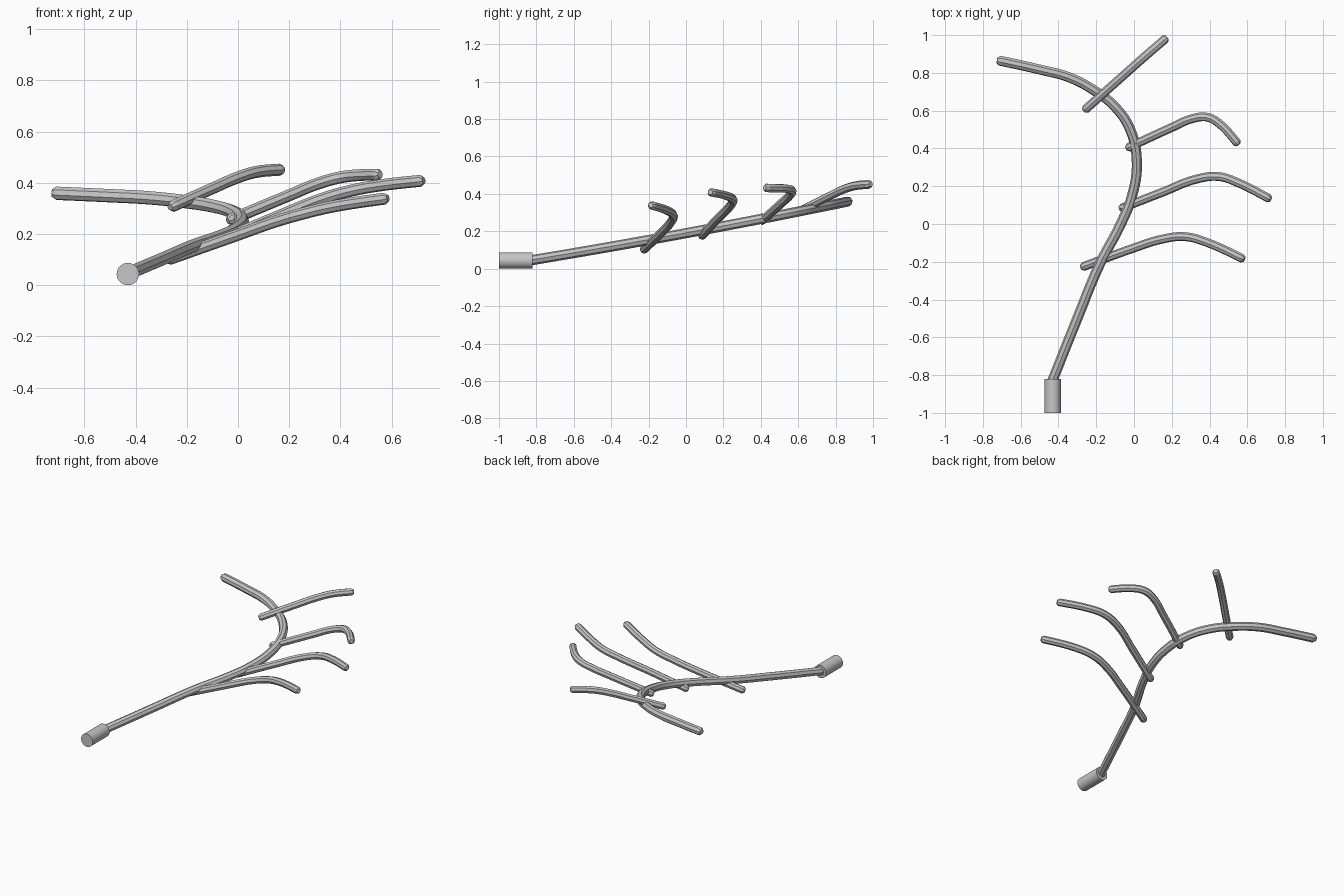
import bpy
from math import pi
from mathutils import Vector

cube = bpy.data.objects.get("Cube")
if cube:
    bpy.data.objects.remove(cube, do_unlink=True)

# Single grey metal
metal = bpy.data.materials.new("grey_metal")
metal.use_nodes = True
metal.diffuse_color = (0.57, 0.57, 0.57, 1)
metal.node_tree.nodes["Principled BSDF"].inputs["Base Color"].default_value = (0.57, 0.57, 0.57, 1)


def tube(name, points, radius):
    """Smooth eight-sided tube through the points, with rounded-off tips."""
    pts = [Vector(p) for p in points]
    start = (pts[0] - pts[1]).normalized()
    end = (pts[-1] - pts[-2]).normalized()
    tip = radius * 0.6
    path = [(pts[0], 0.6), (pts[0] - start * tip, 1)]
    path += [(p, 1) for p in pts[1:-1]]
    path += [(pts[-1] - end * tip, 1), (pts[-1], 0.6)]
    curve = bpy.data.curves.new(name, "CURVE")
    curve.dimensions = "3D"
    curve.bevel_depth = radius
    curve.bevel_resolution = 2
    curve.use_fill_caps = True
    curve.resolution_u = 6
    spline = curve.splines.new("BEZIER")
    spline.bezier_points.add(len(path) - 1)
    for bp, (co, r) in zip(spline.bezier_points, path):
        bp.co = co
        bp.radius = r
        bp.handle_left_type = bp.handle_right_type = "AUTO"
    obj = bpy.data.objects.new(name, curve)
    bpy.context.collection.objects.link(obj)
    curve.materials.append(metal)
    bpy.ops.object.select_all(action="DESELECT")
    obj.select_set(True)
    bpy.context.view_layer.objects.active = obj
    bpy.ops.object.convert(target="MESH")
    bpy.ops.object.shade_smooth_by_angle(angle=pi / 5)


# Handle end
bpy.ops.mesh.primitive_cylinder_add(vertices=32, radius=0.0435, depth=0.18,
                                    location=(-0.43, -0.91, 0.0435), rotation=(pi / 2, 0, 0))
handle = bpy.context.object
handle.name = "handle"
handle.data.materials.append(metal)
bpy.ops.object.shade_smooth_by_angle(angle=pi / 5)

# Main stem climbs from front to back, sagging slightly in the middle
stem = [(-0.44, -0.85), (-0.3, -0.5), (-0.18, -0.21), (-0.07, 0.0), (-0.01, 0.15),
        (0.015, 0.33), (-0.02, 0.5), (-0.1, 0.62), (-0.2, 0.7), (-0.34, 0.775),
        (-0.5, 0.818), (-0.725, 0.868)]
tube("main_stem", [(x, y, 0.19 + 0.185 * y + 0.012 * y * y) for x, y in stem], 0.027)

# Side prongs
prongs = {
    "front_prong": [(-0.28, -0.23, 0.098), (0, -0.127, 0.197), (0.15, -0.08, 0.25),
                    (0.27, -0.067, 0.284), (0.38, -0.095, 0.309), (0.585, -0.188, 0.34)],
    "second_prong": [(-0.075, 0.08, 0.171), (0.15, 0.168, 0.266), (0.34, 0.24, 0.341),
                     (0.45, 0.251, 0.371), (0.55, 0.219, 0.389), (0.725, 0.13, 0.409)],
    "third_prong": [(-0.04, 0.4, 0.251), (0.2, 0.511, 0.351), (0.31, 0.558, 0.396),
                    (0.39, 0.565, 0.419), (0.45, 0.533, 0.428), (0.555, 0.42, 0.432)],
    "rear_prong": [(-0.265, 0.6, 0.304), (-0.1, 0.747, 0.378), (0, 0.836, 0.421),
                   (0.07, 0.898, 0.442), (0.175, 0.988, 0.452)],
}
for name, points in prongs.items():
    tube(name, points, 0.0235)
